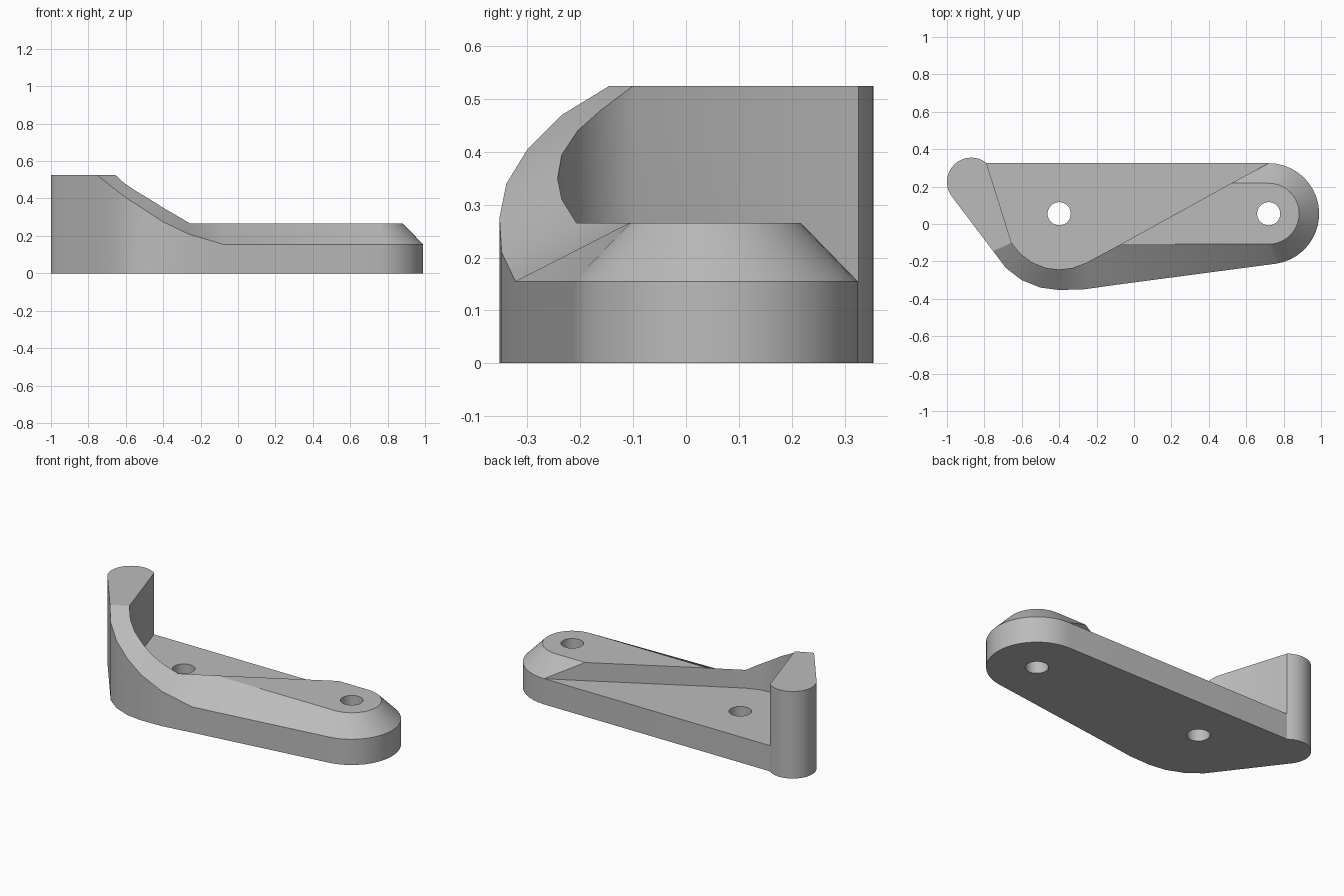
import bpy, bmesh
from math import cos, sin, radians

if "Cube" in bpy.data.objects:
    bpy.data.objects.remove(bpy.data.objects["Cube"], do_unlink=True)

FLOOR, DECK, TOP = 0.155, 0.265, 0.525
PIVOTS = [(-0.4, 0.055), (0.72, 0.055)]


def arc(center, radius, start, end, steps, z):
    """Points along a circular arc, angles in degrees."""
    pts = []
    for i in range(steps + 1):
        a = radians(start + (end - start) * i / steps)
        pts.append((center[0] + radius * cos(a), center[1] + radius * sin(a), z))
    return pts


# Outlines: post end, sloping shoulder and rounded foot
post = arc((-0.87, 0.225), 0.13, 51, 217, 16, TOP)
shoulder_out = [(-0.753, -0.145, TOP), (-0.685, -0.235, 0.47), (-0.6, -0.3, 0.405),
                (-0.5, -0.34, 0.34), (-0.4, -0.353, 0.275), (-0.265, -0.349, 0.21),
                (-0.08, -0.323, FLOOR)]
shoulder_in = [(-0.655, -0.1, TOP), (-0.606, -0.16, 0.48), (-0.546, -0.205, 0.44),
               (-0.47, -0.235, 0.395), (-0.4, -0.243, 0.35), (-0.33, -0.235, 0.31),
               (-0.254, -0.207, DECK)]
foot_out = arc(PIVOTS[1], 0.27, -82.5, 90, 20, FLOOR)
foot_in = arc(PIVOTS[1], 0.163, -90, 90, 20, DECK)
deck_ends = [(-0.07, -0.108, DECK), (0.52, 0.218, DECK)]

bm = bmesh.new()


def verts(points, z=None):
    return [bm.verts.new((x, y, h if z is None else z)) for x, y, h in points]


def strip(a, b):
    """Quads between two equally long rows of vertices."""
    for i in range(len(a) - 1):
        bm.faces.new((a[i], a[i + 1], b[i + 1], b[i]))


v_post, v_out, v_in = verts(post), verts(shoulder_out), verts(shoulder_in)
v_fout, v_fin = verts(foot_out), verts(foot_in)
near, far = verts(deck_ends)
rim = v_post + v_out + v_fout
base = verts(post + shoulder_out + foot_out, 0)
floor = verts([post[0]] + shoulder_in + deck_ends, FLOOR)

# Underside, outer walls and back wall
bm.faces.new(base[::-1])
strip(base, rim)
bm.faces.new((base[-1], base[0], floor[0], rim[-1]))

# Recess floor and its inner wall
bm.faces.new(floor + [rim[-1]])
strip(floor, [rim[0]] + v_in + [near, far])
bm.faces.new((floor[-1], rim[-1], far))

# Sloping band around the shoulder and foot
strip(v_out, v_in)
bm.faces.new((v_in[-1], v_out[-1], near))
bm.faces.new((v_out[-1], v_fout[0], v_fin[0], near))
strip(v_fout, v_fin)
bm.faces.new((v_fin[-1], v_fout[-1], far))

# Flat tops of the post and the deck
bm.faces.new(v_post + [v_out[0], v_in[0]])
bm.faces.new([near] + v_fin + [far])
bmesh.ops.recalc_face_normals(bm, faces=bm.faces)

mesh = bpy.data.meshes.new("lever_body")
bm.to_mesh(mesh)
bm.free()
body = bpy.data.objects.new("lever_body", mesh)
bpy.context.collection.objects.link(body)

# Plain grey material
grey = bpy.data.materials.new("plain_grey")
grey.use_nodes = True
colour = (0.5, 0.5, 0.5, 1)
grey.diffuse_color = colour
for node in grey.node_tree.nodes:
    if node.type == 'BSDF_PRINCIPLED':
        node.inputs["Base Color"].default_value = colour
mesh.materials.append(grey)

# Two bolt holes
for x, y in PIVOTS:
    bpy.ops.mesh.primitive_cylinder_add(vertices=32, radius=0.062, depth=1, location=(x, y, 0.2))
    cutter = bpy.context.object
    cutter.name = "hole_cutter"
    cutter.hide_render = True
    cut = body.modifiers.new("bolt_hole", 'BOOLEAN')
    cut.operation = 'DIFFERENCE'
    cut.solver = 'EXACT'
    cut.object = cutter
    bpy.context.view_layer.objects.active = body
    bpy.ops.object.modifier_apply(modifier=cut.name)
    bpy.data.objects.remove(cutter, do_unlink=True)

bpy.ops.object.select_all(action='DESELECT')
body.select_set(True)
bpy.context.view_layer.objects.active = body
bpy.ops.object.shade_smooth_by_angle(angle=radians(25))
